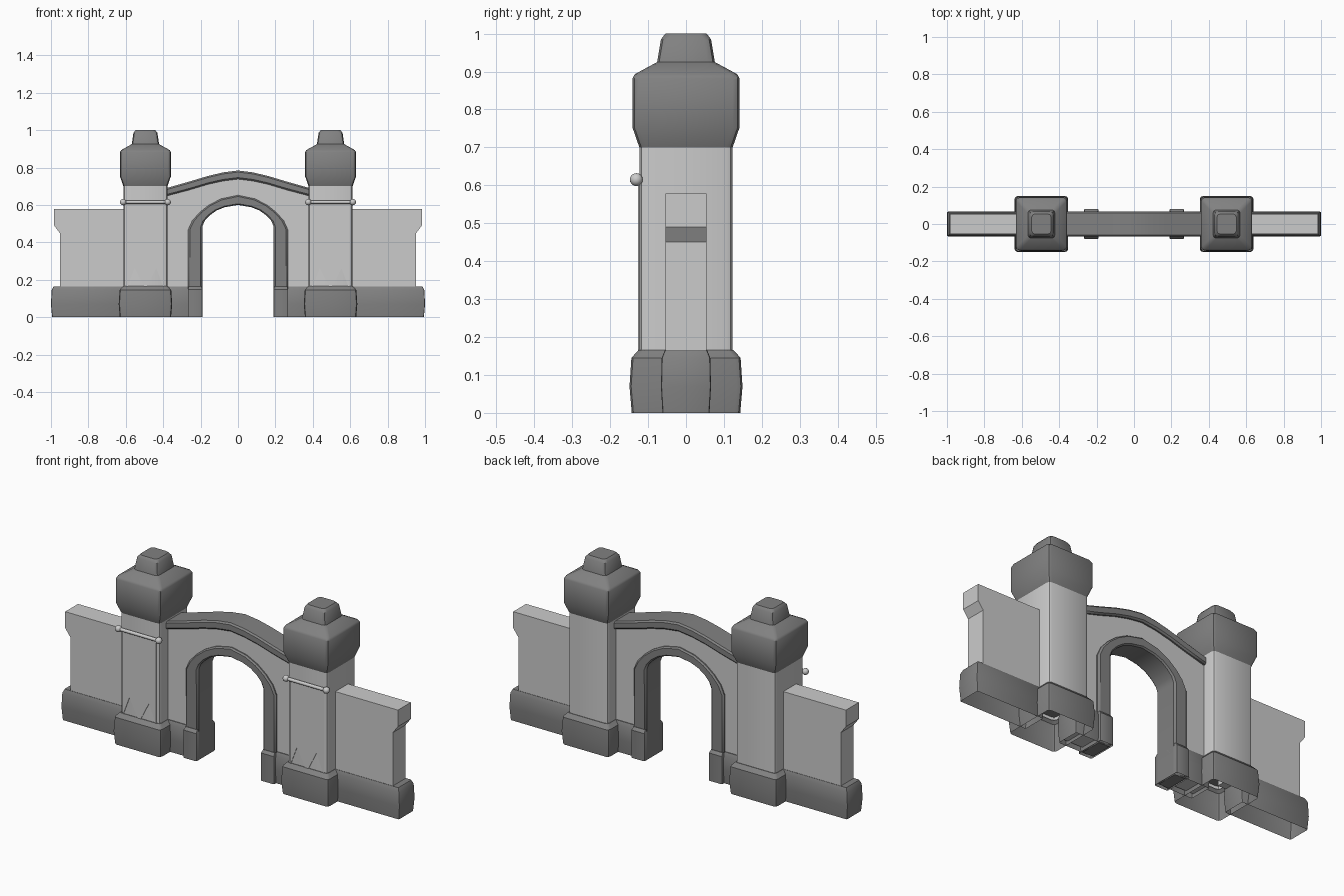
import bpy, bmesh, math

if "Cube" in bpy.data.objects:
    bpy.data.objects.remove(bpy.data.objects["Cube"])

def material(name, v):
    m = bpy.data.materials.new(name)
    m.diffuse_color = (v, v, v, 1)
    m.use_nodes = True
    m.node_tree.nodes["Principled BSDF"].inputs["Base Color"].default_value = m.diffuse_color
    return m

DARK = material("dark_stone", 0.22)
SHAFT = material("shaft_stone", 0.55)

def finish(name, bm, mat=None, bevel=0.0):
    bmesh.ops.recalc_face_normals(bm, faces=bm.faces)
    me = bpy.data.meshes.new(name)
    bm.to_mesh(me)
    bm.free()
    ob = bpy.data.objects.new(name, me)
    bpy.context.collection.objects.link(ob)
    if mat:
        me.materials.append(mat)
    if bevel:
        b = ob.modifiers.new("bevel", 'BEVEL')
        b.width, b.segments, b.limit_method = bevel, 1, 'ANGLE'
        b.angle_limit = math.radians(35)
    bpy.ops.object.select_all(action='DESELECT')
    ob.select_set(True)
    bpy.context.view_layer.objects.active = ob
    bpy.ops.object.shade_smooth_by_angle(angle=math.radians(32))
    return ob

def loft(name, cx, rings, corner, mat=None, cap_top=True):
    """Stack of rounded rectangles (half x, half y, z), open underneath."""
    bm = bmesh.new()
    loops = []
    for hx, hy, z in rings:
        loop = []
        for q, (sx, sy) in enumerate([(1, 1), (-1, 1), (-1, -1), (1, -1)]):
            for k in range(3):
                a = math.radians(90 * q + 45 * k)
                loop.append(bm.verts.new((cx + sx * (hx - corner) + corner * math.cos(a),
                                          sy * (hy - corner) + corner * math.sin(a), z)))
        loops.append(loop)
    n = len(loops[0])
    for a, b in zip(loops, loops[1:]):
        for i in range(n):
            j = (i + 1) % n
            bm.faces.new((a[i], a[j], b[j], b[i]))
    if cap_top:
        bm.faces.new(loops[-1])
    return finish(name, bm, mat)

def band(name, low, high, hy, mat=None, bevel=0.0):
    """Strip between two x-z outlines, extruded to both sides of y = 0."""
    bm = bmesh.new()
    rows = [[bm.verts.new((x, y, z)) for x, z in pts]
            for pts, y in ((low, -hy), (high, -hy), (high, hy), (low, hy))]
    for r in range(4):
        a, b = rows[r], rows[(r + 1) % 4]
        for i in range(len(low) - 1):
            bm.faces.new((a[i], a[i + 1], b[i + 1], b[i]))
    bm.faces.new([r[0] for r in rows])
    bm.faces.new([r[-1] for r in rows])
    return finish(name, bm, mat, bevel)

def mirrored(half):
    return [(-x, z) for x, z in reversed(half) if x > 0] + half

# gate arch: opening trim, wall above it, and curved coping
inner = [(0, .6), (.07, .588), (.115, .57), (.15, .545), (.178, .515), (.19, .485), (.19, 0)]
outer = [(0, .652), (.09, .633), (.155, .6), (.205, .56), (.245, .515), (.268, .465), (.268, 0)]
wall_low = [(0, .63), (.085, .615), (.145, .585), (.19, .545), (.225, .505), (.25, .46), (.25, .02), (.40, .02)]
wall_high = [(0, .75), (.085, .738), (.145, .722), (.19, .71), (.25, .69), (.32, .668), (.40, .645), (.40, .64)]
cope_low = [(0, .738), (.08, .728), (.16, .71), (.26, .68), (.40, .643)]
cope_high = [(0, .784), (.08, .774), (.16, .755), (.26, .725), (.40, .685)]
band("arch_trim", mirrored(inner), mirrored(outer), .066, DARK, .008)
band("arch_wall", mirrored(wall_low), mirrored(wall_high), .052)
band("arch_coping", mirrored(cope_low), mirrored(cope_high), .068, DARK, .008)

for side, s in (("left", -1), ("right", 1)):
    cx = .495 * s

    # tower: base, shaft, flared cap and finial
    loft("tower_base_" + side, cx, [(.137, .143, 0), (.143, .149, .07), (.138, .144, .145),
                                    (.12, .125, .166)], .015, DARK)
    loft("tower_shaft_" + side, cx, [(.118, .122, .15), (.118, .122, .71)], .018, SHAFT, False)
    loft("tower_cap_" + side, cx, [(.118, .123, .7), (.136, .141, .752), (.136, .141, .882),
                                   (.130, .135, .893), (.073, .076, .925), (.064, .066, .985),
                                   (.054, .056, .998), (.052, .054, 1.0)], .018, DARK)

    # side wall with overhanging end
    low = [(.55 * s, .12), (.953 * s, .12), (.953 * s, .45), (.983 * s, .49)]
    high = [(.55 * s, .578), (.953 * s, .578), (.968 * s, .578), (.983 * s, .578)]
    band("side_wall_" + side, low, high, .054, None, .011)

    # plinths on both sides of the tower
    for name, x0, x1 in (("outer", .60, .994), ("inner", .225, .40)):
        h = (x1 - x0) / 2
        loft(f"{name}_plinth_{side}", s * (x0 + x1) / 2,
             [(h, .062, 0), (h + .006, .066, .07), (h + .002, .064, .145), (h - .008, .056, .165)],
             .006, DARK)

    # jamb foot block
    loft("jamb_foot_" + side, s * .229, [(.039, .08, 0), (.039, .08, .148), (.036, .068, .163)],
         .006, DARK)

    # banner with two notches cut in the lower edge
    bm = bmesh.new()
    top = .615
    xs = [-.1, -.058, 0, .058, .1]
    zs = [.15, .262, .148, .262, .15]
    lo = [bm.verts.new((cx + x, -.126, z)) for x, z in zip(xs, zs)]
    hi = [bm.verts.new((cx + x, -.126, top)) for x in xs]
    for i in range(4):
        bm.faces.new((lo[i], lo[i + 1], hi[i + 1], hi[i]))
    geo = bmesh.ops.extrude_face_region(bm, geom=bm.faces[:])
    for e in geo["geom"]:
        if isinstance(e, bmesh.types.BMVert):
            e.co.y += .003
    finish("banner_" + side, bm)

    # banner rod and ball ends
    bpy.ops.mesh.primitive_cylinder_add(vertices=12, radius=.009, depth=.24,
                                        location=(cx, -.131, top), rotation=(0, math.pi / 2, 0))
    bpy.context.object.name = "banner_rod_" + side
    bpy.ops.object.shade_smooth_by_angle(angle=math.radians(40))
    for e in (-1, 1):
        bpy.ops.mesh.primitive_uv_sphere_add(segments=16, ring_count=10, radius=.017,
                                             location=(cx + e * .119, -.131, top))
        bpy.context.object.name = "rod_ball_" + side
        bpy.ops.object.shade_smooth()
